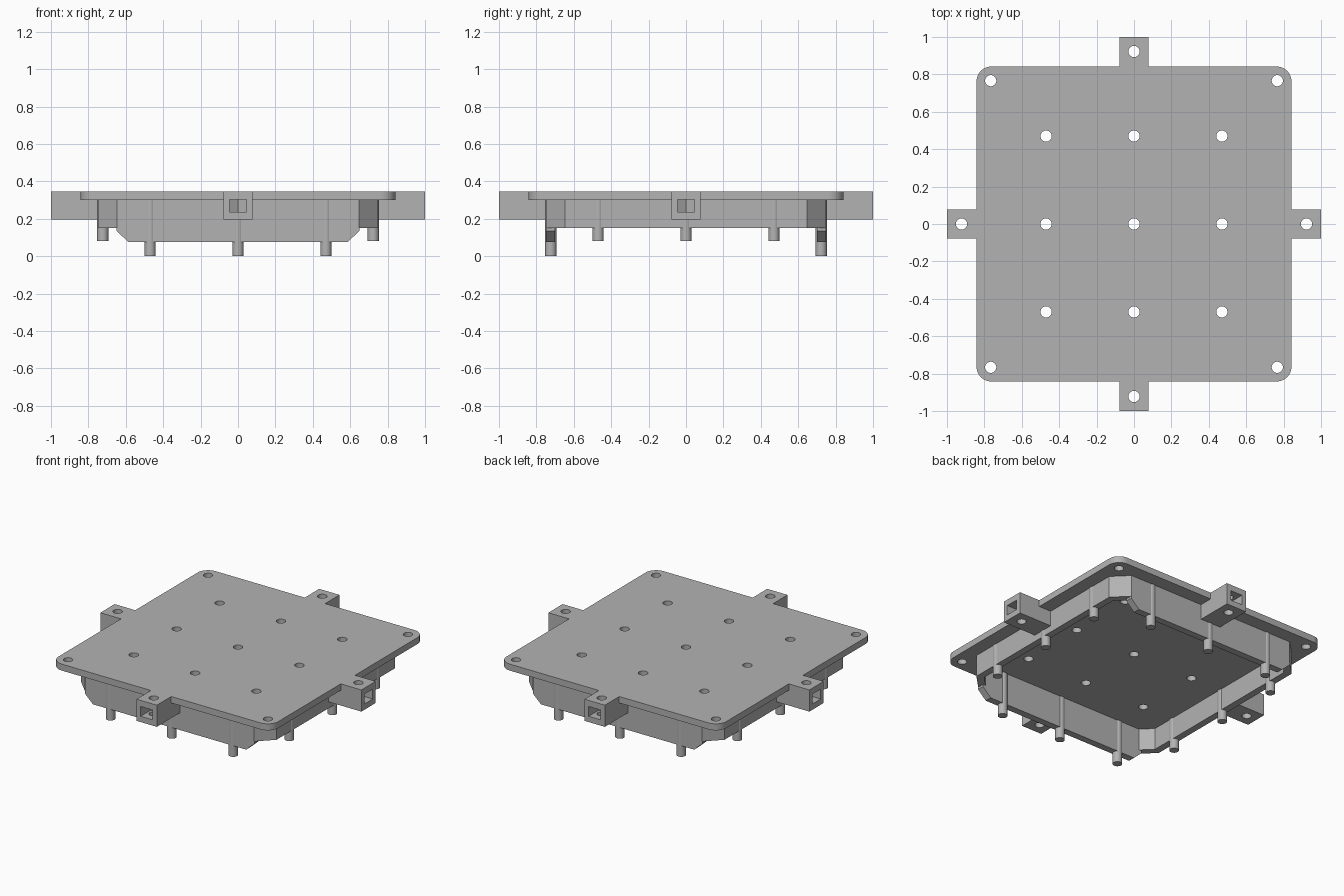
import bpy, bmesh, math
from math import pi
from mathutils import Matrix, Vector

cube = bpy.data.objects.get("Cube")
if cube:
    bpy.data.objects.remove(cube, do_unlink=True)

GREY = bpy.data.materials.new("matte grey")
GREY.use_nodes = True
GREY.diffuse_color = (0.45, 0.45, 0.45, 1)
GREY.node_tree.nodes["Principled BSDF"].inputs["Base Color"].default_value = GREY.diffuse_color

PLATE_TOP, PLATE_LOW = 0.345, 0.30
HALF = 0.842
PITCH = 0.47
WALL_OUT, WALL_IN = 0.748, 0.70
PEG_LINE, RADIUS = 0.723, 0.03
TAB_HOLE = 0.922


def add_object(name, bm):
    bmesh.ops.recalc_face_normals(bm, faces=bm.faces[:])
    mesh = bpy.data.meshes.new(name)
    bm.to_mesh(mesh)
    bm.free()
    mesh.materials.append(GREY)
    obj = bpy.data.objects.new(name, mesh)
    bpy.context.collection.objects.link(obj)
    return obj


def add_prism(bm, outline, low, high, turn=Matrix()):
    """Extrude a 2D outline along local z, then turn it into place."""
    face = bm.faces.new([bm.verts.new(turn @ Vector((a, b, low))) for a, b in outline])
    step = turn.to_3x3() @ Vector((0, 0, high - low))
    new = bmesh.ops.extrude_face_region(bm, geom=[face], use_keep_orig=True)["geom"]
    bmesh.ops.translate(bm, verts=[v for v in new if isinstance(v, bmesh.types.BMVert)], vec=step)


def prism(name, outline, low, high, turn=Matrix()):
    bm = bmesh.new()
    add_prism(bm, outline, low, high, turn)
    return add_object(name, bm)


def circle(x, y, radius, sides=32, start=0):
    return [(x + radius * math.cos(start + 2 * pi * i / sides),
             y + radius * math.sin(start + 2 * pi * i / sides)) for i in range(sides)]


def drill(target, outlines, low, high):
    """Cut vertical prisms out of a part and remove the cutter."""
    bm = bmesh.new()
    for outline in outlines:
        add_prism(bm, outline, low, high)
    cutter = add_object("cutter", bm)
    cutter.hide_render = True
    mod = target.modifiers.new("cut", "BOOLEAN")
    mod.operation, mod.solver, mod.object = "DIFFERENCE", "EXACT", cutter
    graph = bpy.context.evaluated_depsgraph_get()
    mesh = bpy.data.meshes.new_from_object(target.evaluated_get(graph))
    target.modifiers.clear()
    target.data = mesh
    bpy.data.objects.remove(cutter, do_unlink=True)


def smooth(obj):
    for o in bpy.context.selected_objects:
        o.select_set(False)
    bpy.context.view_layer.objects.active = obj
    obj.select_set(True)
    bpy.ops.object.shade_smooth_by_angle(angle=math.radians(30))


def octagon(half, cut):
    corner = [(half, -half + cut), (half, half - cut)]
    points = []
    for i in range(4):
        turn = Matrix.Rotation(i * pi / 2, 2)
        points += [tuple(turn @ Vector(p)) for p in corner]
    return points


# Top plate with rounded corners, a grid of holes and corner holes
rounding, steps = 0.08, 10
outline = []
for quarter in range(4):
    middle = Matrix.Rotation(quarter * pi / 2, 2) @ Vector((HALF - rounding, HALF - rounding))
    for i in range(steps + 1):
        a = (quarter + i / steps) * pi / 2
        outline.append((middle.x + rounding * math.cos(a), middle.y + rounding * math.sin(a)))
plate = prism("top_plate", outline, PLATE_LOW, PLATE_TOP)
spots = [(x * PITCH, y * PITCH) for x in (-1, 0, 1) for y in (-1, 0, 1)]
spots += [(x * 0.766, y * 0.766) for x in (-1, 1) for y in (-1, 1)]
drill(plate, [circle(x, y, RADIUS) for x, y in spots], PLATE_LOW - 0.1, PLATE_TOP + 0.1)
smooth(plate)

# Skirt ring under the plate with chamfered corners
skirt = prism("skirt_wall", octagon(WALL_OUT, 0.1), 0.15, PLATE_LOW)
drill(skirt, [octagon(WALL_IN, 0.072)], 0, 0.5)

# Deeper flanges below the front and back of the skirt
flange = [(-0.65, 0.15), (-0.65, 0.135), (-0.587, 0.077),
          (0.587, 0.077), (0.65, 0.135), (0.65, 0.15)]
upright = Matrix.Rotation(pi / 2, 4, "X")
prism("front_flange", flange, WALL_IN, WALL_OUT, upright)
prism("back_flange", flange, -WALL_OUT, -WALL_IN, upright)

# Pegs along each wall: long at front and back, short at the sides
for side, sx, sy, foot in (("front", 0, -1, 0), ("back", 0, 1, 0),
                           ("left", 1, 0, 0.08), ("right", -1, 0, 0.08)):
    for i in (-1, 0, 1):
        x = sx * PEG_LINE + abs(sy) * i * PITCH
        y = sy * PEG_LINE + abs(sx) * i * PITCH
        smooth(prism(f"{side}_peg_{i + 2}", circle(x, y, RADIUS), foot, PLATE_LOW))

# Mounting tabs: stepped block, vertical screw hole and six-sided nut slot
profile = [(WALL_OUT, 0.195), (1, 0.195), (1, PLATE_TOP), (HALF, PLATE_TOP),
           (HALF, PLATE_LOW), (WALL_OUT, PLATE_LOW)]
slot_half = 0.046
tip = slot_half / math.cos(pi / 6)
slot = [(TAB_HOLE - tip, 0), (TAB_HOLE - tip / 2, -slot_half), (1.1, -slot_half),
        (1.1, slot_half), (TAB_HOLE - tip / 2, slot_half)]
for i, side in enumerate(("left", "back", "right", "front")):
    tab = prism(f"{side}_tab", profile, -0.078, 0.078, upright)
    drill(tab, [circle(TAB_HOLE, 0, RADIUS)], 0, 0.5)
    drill(tab, [slot], 0.235, 0.303)
    tab.data.transform(Matrix.Rotation(i * pi / 2, 4, "Z"))
    smooth(tab)
